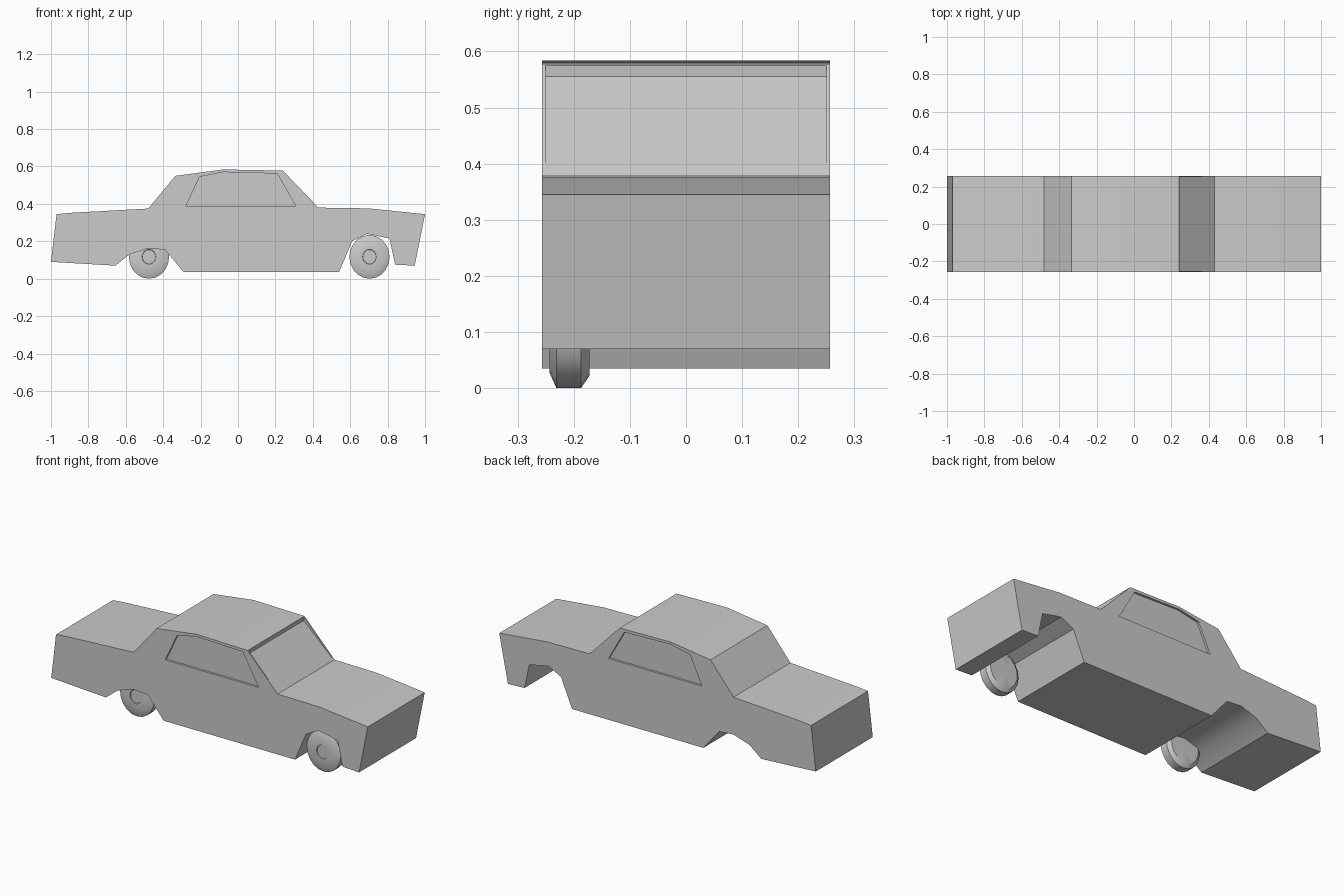
import bpy, bmesh, math
from mathutils import Vector

if "Cube" in bpy.data.objects:
    bpy.data.objects.remove(bpy.data.objects["Cube"])

HALF_W = 0.257


def finish(name, bm):
    bmesh.ops.recalc_face_normals(bm, faces=bm.faces)
    mesh = bpy.data.meshes.new(name)
    bm.to_mesh(mesh)
    bm.free()
    ob = bpy.data.objects.new(name, mesh)
    bpy.context.collection.objects.link(ob)
    return ob


def prism(name, profile, y0, y1):
    """Extrude an x-z outline from y0 to y1."""
    bm = bmesh.new()
    face = bm.faces.new([bm.verts.new((x, y0, z)) for x, z in profile])
    ext = bmesh.ops.extrude_face_region(bm, geom=[face], use_keep_orig=True)
    verts = [g for g in ext["geom"] if isinstance(g, bmesh.types.BMVert)]
    bmesh.ops.translate(bm, verts=verts, vec=(0, y1 - y0, 0))
    return finish(name, bm)


def activate(ob):
    bpy.ops.object.select_all(action='DESELECT')
    ob.select_set(True)
    bpy.context.view_layer.objects.active = ob


def carve(ob, cutter):
    cutter.hide_render = True
    mod = ob.modifiers.new("carve", 'BOOLEAN')
    mod.operation = 'DIFFERENCE'
    mod.solver = 'EXACT'
    mod.object = cutter
    activate(ob)
    bpy.ops.object.modifier_apply(modifier=mod.name)
    bpy.data.objects.remove(cutter)


def smooth(ob):
    activate(ob)
    bpy.ops.object.shade_smooth_by_angle(angle=math.radians(35))


def wheel(name, x):
    """Lathe a tyre with a dished hub around the y axis."""
    profile = [(0, -.238), (.038, -.238), (.04, -.243), (.09, -.243),
               (.117, -.231), (.117, -.187), (.095, -.172), (0, -.172)]
    bm = bmesh.new()
    vs = [bm.verts.new((r, y, 0)) for r, y in profile]
    es = [bm.edges.new(p) for p in zip(vs, vs[1:])]
    bmesh.ops.spin(bm, geom=vs + es, cent=(0, 0, 0), axis=(0, 1, 0),
                   angle=2 * math.pi, steps=20)
    bmesh.ops.remove_doubles(bm, verts=bm.verts, dist=1e-4)
    # slightly narrower than tall
    bmesh.ops.scale(bm, verts=bm.verts, vec=(0.92, 1, 1))
    bmesh.ops.translate(bm, verts=bm.verts, vec=Vector((x, 0, 0.117)))
    smooth(finish(name, bm))


# Body: side outline with wheel arches running the full width
outline = [(-1.0, .09), (-.97, .345), (-.90, .352), (-.48, .375),
           (-.335, .55), (-.08, .584), (.24, .578), (.43, .38),
           (.70, .376), (1.0, .345), (.945, .07), (.84, .075),
           (.81, .215), (.69, .24), (.61, .20), (.54, .035),
           (-.29, .035), (-.39, .155), (-.48, .162), (-.58, .13),
           (-.655, .07)]
body = prism("car_body", outline, -HALF_W, HALF_W)

# Side window recesses
window = [(-.28, .385), (.31, .385), (.21, .562), (-.08, .57), (-.205, .545)]
for s in (-1, 1):
    carve(body, prism("window_cutter", window, s * (HALF_W - .012), s * .35))

# Windshield recess, deepest under the roof edge
shield = [(.428, .382), (.24, .555), (.242, .575), (.32, .59), (.46, .42)]
carve(body, prism("windshield_cutter", shield, -.25, .25))
smooth(body)

# Wheels, on the front-facing side only
wheel("rear_wheel", -.476)
wheel("front_wheel", .703)
